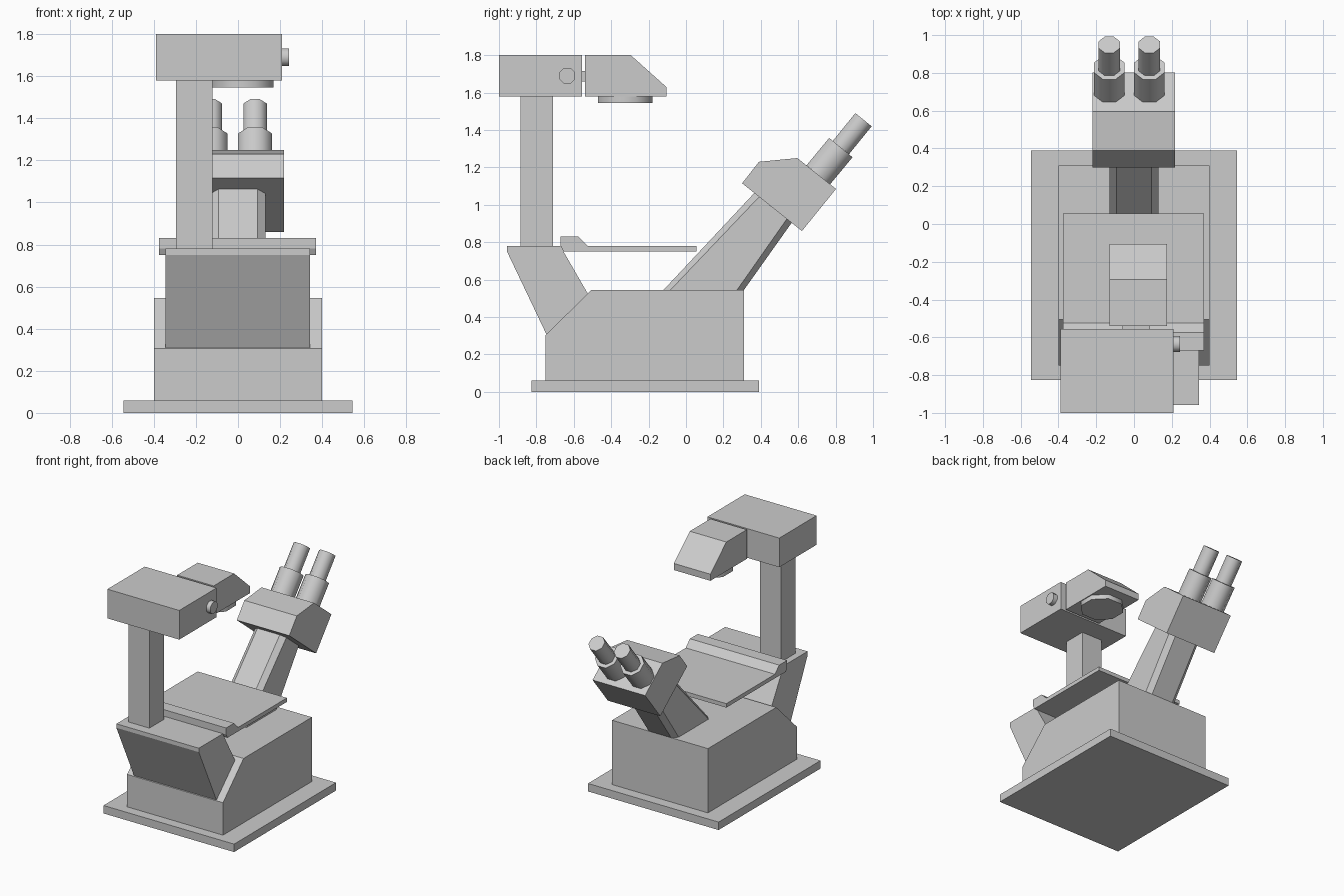
import bpy, bmesh, math
from mathutils import Vector

cube = bpy.data.objects.get("Cube")
if cube:
    bpy.data.objects.remove(cube)

grey = bpy.data.materials.new("plain grey")
grey.use_nodes = True
COLOUR = (0.6, 0.6, 0.6, 1)
grey.diffuse_color = COLOUR
grey.node_tree.nodes["Principled BSDF"].inputs["Base Color"].default_value = COLOUR


def loft(name, ring_a, ring_b, smooth=False):
    """Solid between two matching rings of points."""
    bm = bmesh.new()
    a = [bm.verts.new(p) for p in ring_a]
    b = [bm.verts.new(p) for p in ring_b]
    bm.faces.new(a)
    bm.faces.new(b)
    for i in range(len(a)):
        j = (i + 1) % len(a)
        bm.faces.new((a[i], a[j], b[j], b[i]))
    bmesh.ops.recalc_face_normals(bm, faces=bm.faces)
    mesh = bpy.data.meshes.new(name)
    bm.to_mesh(mesh)
    bm.free()
    mesh.materials.append(grey)
    obj = bpy.data.objects.new(name, mesh)
    bpy.context.collection.objects.link(obj)
    if smooth:
        bpy.ops.object.select_all(action='DESELECT')
        obj.select_set(True)
        bpy.context.view_layer.objects.active = obj
        bpy.ops.object.shade_smooth_by_angle(angle=math.radians(50))
    return obj


def extrude_x(name, x0, x1, profile):
    """Side profile of (y, z) points extruded across x."""
    return loft(name, [(x0, y, z) for y, z in profile], [(x1, y, z) for y, z in profile])


def box(name, x0, x1, y0, y1, z0, z1):
    return extrude_x(name, x0, x1, [(y0, z0), (y1, z0), (y1, z1), (y0, z1)])


def cylinder(name, start, end, radius, sides=8):
    """Faceted cylinder; radius is measured to the flats."""
    start, end = Vector(start), Vector(end)
    axis = (end - start).normalized()
    u = Vector((0, 1, 0)) if abs(axis.x) > 0.9 else Vector((1, 0, 0))
    v = axis.cross(u)
    r = radius / math.cos(math.pi / sides)
    angles = [2 * math.pi * (i + 0.5) / sides for i in range(sides)]
    ring = [r * (math.cos(t) * u + math.sin(t) * v) for t in angles]
    return loft(name, [start + p for p in ring], [end + p for p in ring], True)


# Base and body
box("base_plate", -0.545, 0.545, -0.825, 0.39, 0, 0.06)
extrude_x("body", -0.4, 0.4, [(-0.75, 0.06), (0.31, 0.06), (0.31, 0.545),
                              (-0.505, 0.545), (-0.75, 0.305)])
extrude_x("column_bracket", -0.345, 0.343, [(-0.745, 0.305), (-0.525, 0.525), (-0.655, 0.75),
                                            (-0.655, 0.78), (-0.957, 0.78), (-0.957, 0.75)])

# Stage with raised front lip
extrude_x("stage", -0.375, 0.37, [(-0.67, 0.78), (-0.655, 0.75), (0.055, 0.75), (0.055, 0.78),
                                  (-0.525, 0.78), (-0.575, 0.83), (-0.67, 0.83)])

# Column and lamp
box("column", -0.295, -0.12, -0.885, -0.71, 0.78, 1.58)
box("lamp_housing", -0.39, 0.21, -1, -0.555, 1.58, 1.8)
cylinder("lamp_knob", (0.21, -0.635, 1.69), (0.243, -0.635, 1.69), 0.042)
box("lamp_joint", -0.06, 0.085, -0.555, -0.54, 1.66, 1.715)
extrude_x("lamp_head", -0.13, 0.175, [(-0.54, 1.58), (-0.105, 1.58), (-0.105, 1.63),
                                      (-0.295, 1.8), (-0.54, 1.8)])
cylinder("lamp_lens", (0.023, -0.325, 1.545), (0.023, -0.325, 1.58), 0.145)


# Tilted neck: a tapering box with chamfered corners
def neck_ring(front, back, chamfer):
    front, back = Vector(front), Vector(back)
    step = (back - front).normalized() * chamfer
    half = [(-0.093, front), (-0.13, front + step), (-0.13, back - step), (-0.093, back)]
    full = half + [(-x, p) for x, p in reversed(half)]
    return [(x, p.x, p.y) for x, p in full]


loft("neck", neck_ring((-0.12, 0.545), (0.31, 0.545), 0.037),
     neck_ring((0.365, 1.063), (0.565, 0.904), 0.033))

# Viewing head with two eyepieces
extrude_x("viewing_head", -0.22, 0.218, [(0.3, 1.115), (0.39, 1.23), (0.595, 1.25),
                                         (0.802, 1.085), (0.62, 0.86)])
for side, x in (("right", -0.131), ("left", 0.081)):
    foot, collar, tip = (x, 0.707, 1.16), (x, 0.828, 1.306), (x, 0.949, 1.455)
    cylinder(side + "_eyepiece_collar", foot, collar, 0.081)
    cylinder(side + "_eyepiece_tube", collar, tip, 0.056)
